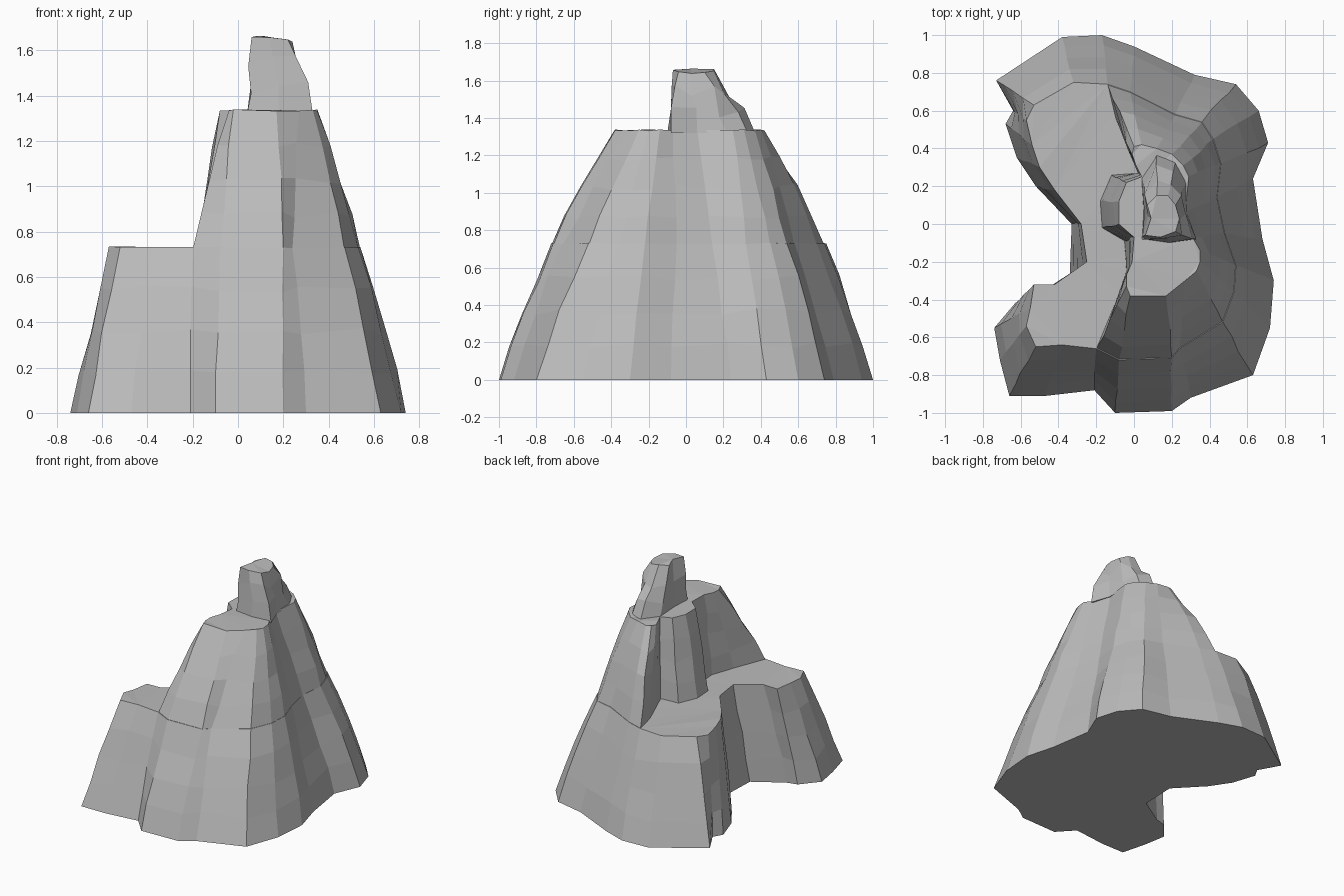
import bpy
import bmesh
import random
from mathutils import Vector

random.seed(4)

default_cube = bpy.data.objects.get("Cube")
if default_cube:
    bpy.data.objects.remove(default_cube, do_unlink=True)

# Single stone colour
stone = bpy.data.materials.new("grey_stone")
stone.use_nodes = True
stone_colour = (0.5, 0.5, 0.5, 1)
stone.diffuse_color = stone_colour
stone.node_tree.nodes["Principled BSDF"].inputs["Base Color"].default_value = stone_colour


def loft_cliff(name, lower_outline, upper_outline, bottom, top, rows,
               bulge=0.2, roughness=0.006, crown=0.004):
    """Loft a faceted rock wall between two matching outlines and cap both ends."""
    bm = bmesh.new()
    rings = []
    for row in range(rows + 1):
        height = row / rows
        inward = height - bulge * height * (1 - height)
        is_end = row in (0, rows)
        ring = []
        for start, end in zip(lower_outline, upper_outline):
            point = Vector(start).lerp(Vector(end), inward)
            z = bottom + (top - bottom) * height
            if not is_end:
                point.x += random.uniform(-roughness, roughness)
                point.y += random.uniform(-roughness, roughness)
                z += random.uniform(-roughness, roughness) * 3
            elif row == rows:
                z += random.uniform(-crown, crown)
            ring.append(bm.verts.new((point.x, point.y, z)))
        rings.append(ring)

    # Wall facets between neighbouring rings
    count = len(lower_outline)
    for below, above in zip(rings, rings[1:]):
        for i in range(count):
            j = (i + 1) % count
            bm.faces.new((below[i], below[j], above[j], above[i]))

    # Floor and terrace caps
    caps = [bm.faces.new(list(reversed(rings[0]))), bm.faces.new(rings[-1])]
    bmesh.ops.triangulate(bm, faces=caps)
    bmesh.ops.recalc_face_normals(bm, faces=bm.faces[:])

    mesh = bpy.data.meshes.new(name)
    bm.to_mesh(mesh)
    bm.free()
    mesh.materials.append(stone)
    rock = bpy.data.objects.new(name, mesh)
    bpy.context.collection.objects.link(rock)
    return rock


# Outlines run counter-clockwise, starting at the front.
# Foot of the mountain, with the notch on the low side
foot_front = [(-.1, -1), (.2, -.99), (.3, -.92), (.63, -.8)]
foot_side = [(.72, -.55), (.74, -.3), (.68, -.08), (.63, .24), (.71, .43), (.66, .6)]
foot_back = [(.54, .74), (.32, .79), (0, .94), (-.17, 1), (-.38, .99), (-.73, .76)]
foot_notch = [(-.64, .6), (-.68, .53), (-.62, .35), (-.52, .2), (-.33, 0),
              (-.34, -.27), (-.55, -.4), (-.63, -.42)]
foot_lobe = [(-.74, -.55), (-.71, -.72), (-.66, -.91), (-.47, -.91), (-.21, -.88)]

# Rim of the lower terrace; the first three groups also carry the middle cliff
rim_front = [(-.08, -.72), (.2, -.71), (.24, -.66), (.47, -.52)]
rim_side = [(.53, -.36), (.54, -.22), (.48, -.05), (.44, .14), (.46, .32), (.42, .45)]
rim_back = [(.36, .54), (.22, .58), (-.02, .7), (-.14, .74)]
rim_back_lobe = [(-.32, .75), (-.53, .63)]
rim_notch = [(-.57, .55), (-.54, .42), (-.5, .3), (-.42, .18), (-.28, 0),
             (-.25, -.2), (-.42, -.32), (-.53, -.32)]
rim_lobe = [(-.55, -.45), (-.57, -.54), (-.52, -.65), (-.38, -.64), (-.2, -.66)]

loft_cliff(
    "lower_terrace",
    foot_front + foot_side + foot_back + foot_notch + foot_lobe,
    rim_front + rim_side + rim_back + rim_back_lobe + rim_notch + rim_lobe,
    0, .73, rows=4)

# Middle cliff: outer wall continues upward, inner wall curls around an alcove
alcove_foot = [(-.1, .57), (-.04, .42), (.02, .27), (-.12, .26), (-.18, .12),
               (-.17, -.02), (-.05, -.09), (-.04, -.25), (-.1, -.42), (-.2, -.66)]
shelf_front = [(-.02, -.38), (.17, -.38), (.27, -.3), (.33, -.25)]
shelf_side = [(.35, -.2), (.35, -.14), (.31, -.07), (.27, .06), (.29, .25), (.26, .31)]
shelf_back = [(.2, .37), (.12, .4), (.04, .42), (0, .41)]
alcove_rim = [(-.01, .37), (.01, .31), (.04, .25), (-.04, .22), (-.08, .12),
              (-.08, 0), (0, -.07), (-.01, -.2), (-.04, -.27), (-.04, -.33)]

loft_cliff(
    "middle_cliff",
    rim_front + rim_side + rim_back + alcove_foot,
    shelf_front + shelf_side + shelf_back + alcove_rim,
    .72, 1.335, rows=4)

# Summit pillar
pillar_foot = [(.04, -.08), (.18, -.1), (.33, -.08), (.28, .06), (.28, .22),
               (.22, .33), (.12, .37), (.04, .25), (.05, .08)]
pillar_top = [(.06, -.06), (.14, -.07), (.22, -.04), (.24, .03), (.22, .1),
              (.18, .15), (.12, .15), (.07, .1), (.09, .03)]
loft_cliff("summit_pillar", pillar_foot, pillar_top, 1.32, 1.65,
           rows=3, roughness=.012, crown=.015)
